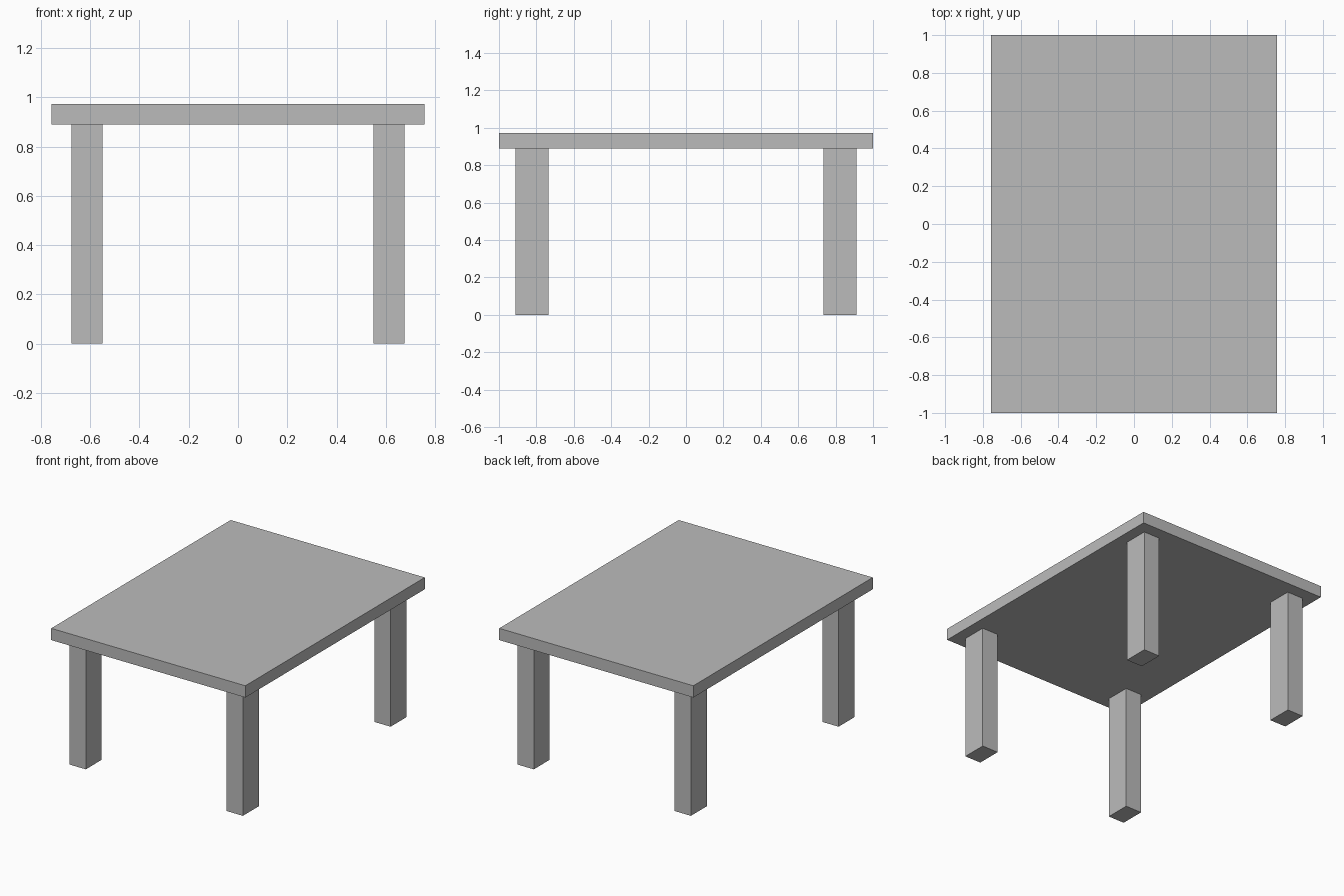
import bpy

default_cube = bpy.data.objects.get("Cube")
if default_cube:
    bpy.data.objects.remove(default_cube, do_unlink=True)

# Single plain grey finish
grey = bpy.data.materials.new("plain_grey")
grey.use_nodes = True
colour = (0.5, 0.5, 0.5, 1)
grey.diffuse_color = colour
grey.node_tree.nodes["Principled BSDF"].inputs["Base Color"].default_value = colour


def box(name, centre, size):
    """Add a flat-faced box with its size applied to the mesh."""
    bpy.ops.mesh.primitive_cube_add(size=1, location=centre)
    obj = bpy.context.object
    obj.name = obj.data.name = name
    obj.scale = size
    bpy.ops.object.transform_apply(location=False, rotation=False, scale=True)
    obj.data.materials.append(grey)
    return obj


LEG_HEIGHT = 0.89
TOP_THICKNESS = 0.083

# Tabletop
box("tabletop", (0, 0, LEG_HEIGHT + TOP_THICKNESS / 2), (1.515, 2, TOP_THICKNESS))

# Four legs, inset from the corners
for side, x in (("left", 1), ("right", -1)):
    for end, y in (("front", -1), ("back", 1)):
        box(f"{end}_{side}_leg", (x * 0.613, y * 0.823, LEG_HEIGHT / 2),
            (0.127, 0.177, LEG_HEIGHT))
